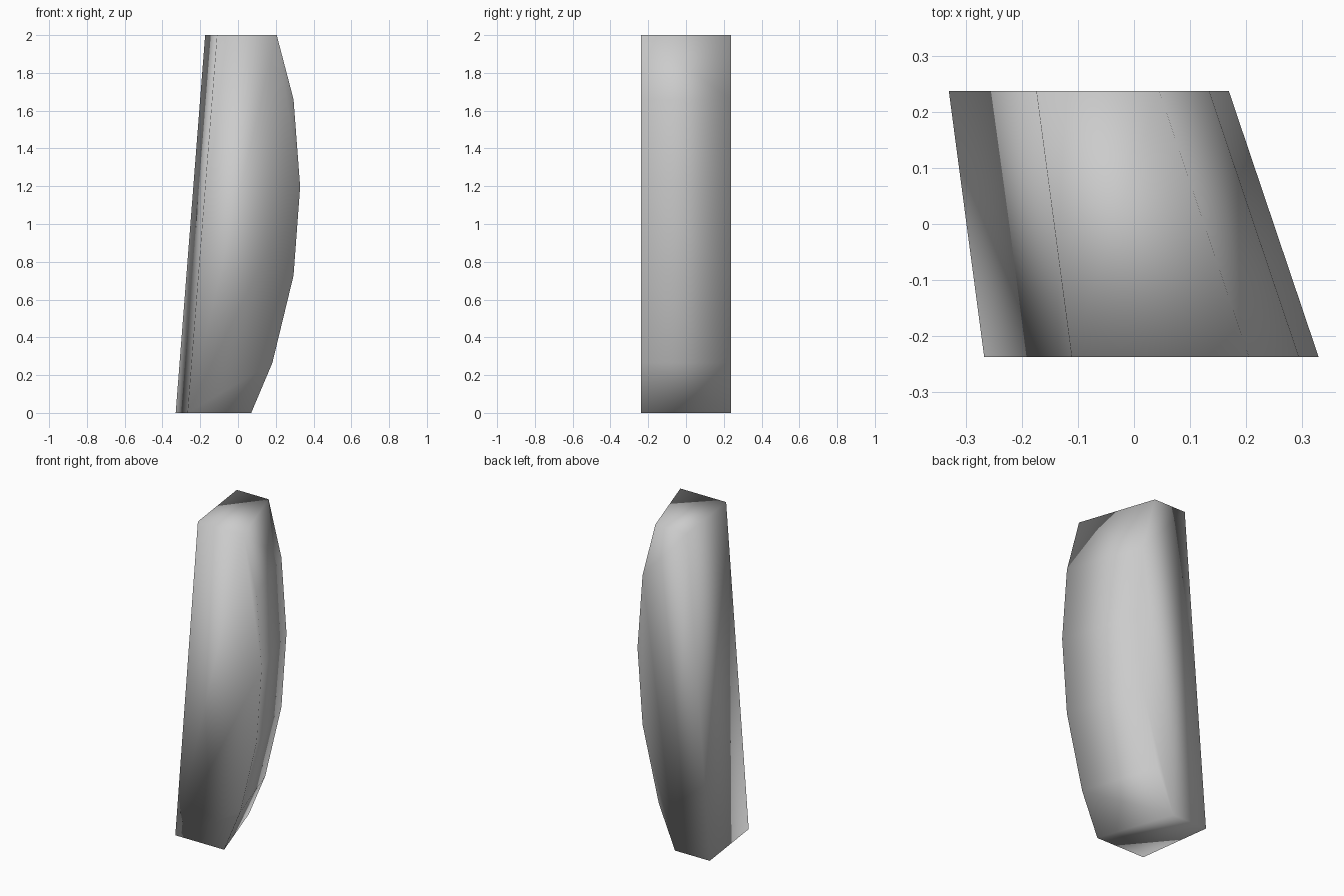
import bpy
import bmesh

if "Cube" in bpy.data.objects:
    bpy.data.objects.remove(bpy.data.objects["Cube"])

HALF_DEPTH = 0.237

# Curved right-hand edge of the front outline (x, z), bottom to top
curved_edge = [(0.07, 0.0), (0.182, 0.265), (0.294, 0.727),
               (0.329, 1.197), (0.294, 1.66), (0.205, 2.0)]
# Straight left-hand edge, top to bottom
straight_edge = [(-0.111, 2.0), (-0.267, 0.0)]

bm = bmesh.new()


def outline(y, curve_shift, straight_shift):
    """One end outline of the blade, with each side slid along x."""
    pts = [(x + curve_shift, z) for x, z in curved_edge]
    pts += [(x + straight_shift, z) for x, z in straight_edge]
    return [bm.verts.new((x, y, z)) for x, z in pts]


# Front and back outlines: the back one is slid left and is narrower
front = outline(-HALF_DEPTH, 0.0, 0.0)
back = outline(HALF_DEPTH, -0.16, -0.063)

# End caps and the band of side faces
bm.faces.new(front)
bm.faces.new(list(reversed(back)))
n = len(front)
for i in range(n):
    j = (i + 1) % n
    bm.faces.new((front[j], front[i], back[i], back[j]))
bmesh.ops.recalc_face_normals(bm, faces=bm.faces[:])

# The whole body is smooth shaded, with no sharp edges
for face in bm.faces:
    face.smooth = True

mesh = bpy.data.meshes.new("curved_blade")
bm.to_mesh(mesh)
bm.free()

grey = bpy.data.materials.new("light_grey")
grey.diffuse_color = (0.6, 0.6, 0.6, 1.0)
grey.use_nodes = True
grey.node_tree.nodes["Principled BSDF"].inputs["Base Color"].default_value = grey.diffuse_color
mesh.materials.append(grey)

blade = bpy.data.objects.new("curved_blade", mesh)
bpy.context.collection.objects.link(blade)
